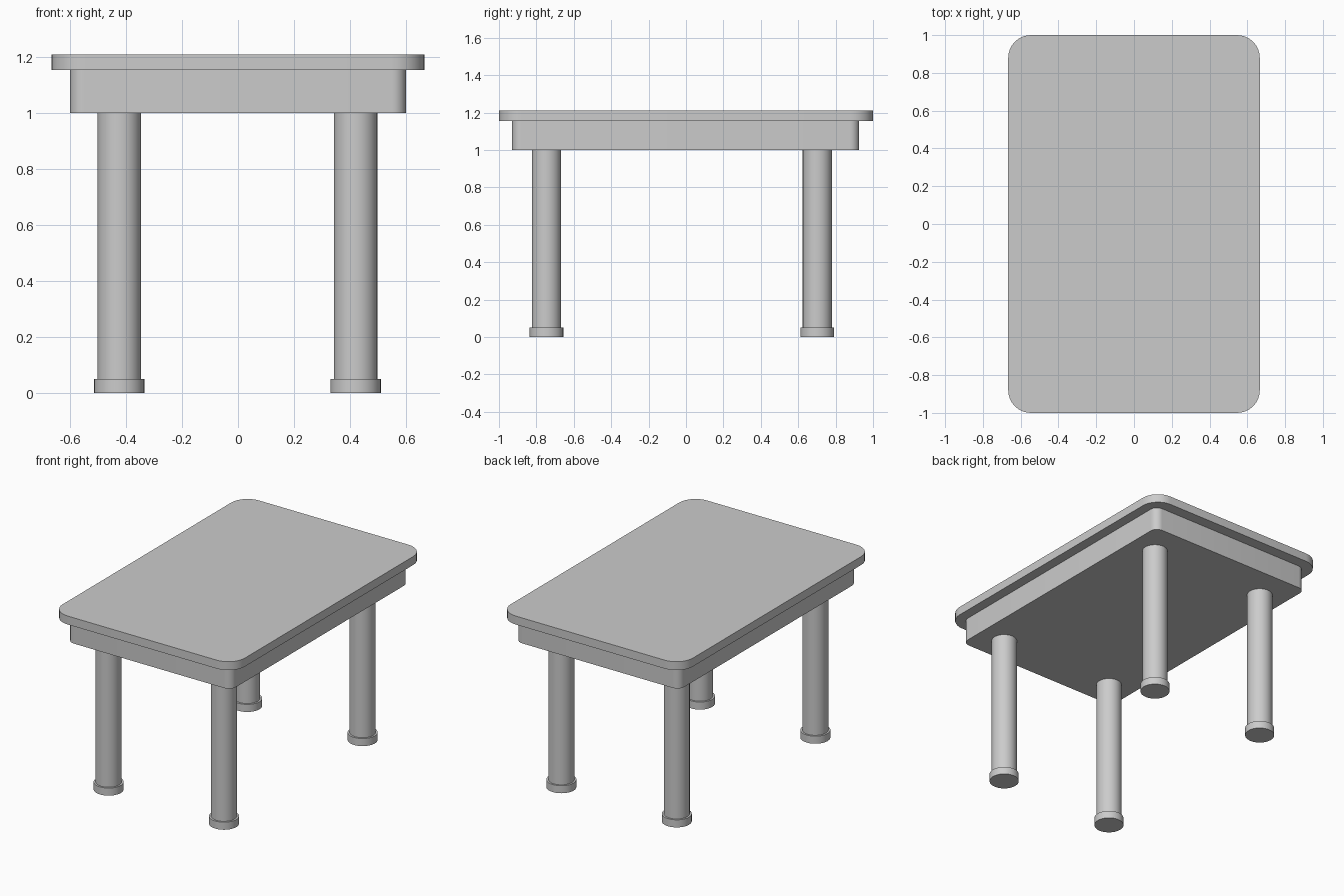
import bpy, bmesh, math

if "Cube" in bpy.data.objects:
    bpy.data.objects.remove(bpy.data.objects["Cube"])


def finish(name, bm):
    bmesh.ops.recalc_face_normals(bm, faces=bm.faces)
    mesh = bpy.data.meshes.new(name)
    bm.to_mesh(mesh)
    bm.free()
    obj = bpy.data.objects.new(name, mesh)
    bpy.context.collection.objects.link(obj)
    bpy.ops.object.select_all(action='DESELECT')
    obj.select_set(True)
    bpy.context.view_layer.objects.active = obj
    bpy.ops.object.shade_smooth_by_angle(angle=math.radians(35))
    return obj


def rounded_slab(name, x0, x1, y0, y1, z0, z1, r, steps=8):
    """Rectangle with rounded corners, extruded upwards."""
    bm = bmesh.new()
    corners = [(x1 - r, y1 - r), (x0 + r, y1 - r), (x0 + r, y0 + r), (x1 - r, y0 + r)]
    verts = []
    for i, (cx, cy) in enumerate(corners):
        for s in range(steps + 1):
            a = math.pi / 2 * (i + s / steps)
            verts.append(bm.verts.new((cx + r * math.cos(a), cy + r * math.sin(a), z0)))
    base = bm.faces.new(verts)
    ext = bmesh.ops.extrude_face_region(bm, geom=[base], use_keep_orig=True)
    top = [g for g in ext["geom"] if isinstance(g, bmesh.types.BMVert)]
    bmesh.ops.translate(bm, verts=top, vec=(0, 0, z1 - z0))
    return finish(name, bm)


def cylinder(name, x, y, z0, z1, r, sides=32):
    bm = bmesh.new()
    bmesh.ops.create_cone(bm, cap_ends=True, segments=sides, radius1=r, radius2=r, depth=z1 - z0)
    obj = finish(name, bm)
    obj.location = (x, y, (z0 + z1) / 2)
    return obj


# Table top and the solid apron beneath it
rounded_slab("table_top", -0.666, 0.666, -1.0, 1.0, 1.154, 1.21, 0.12)
rounded_slab("apron", -0.60, 0.60, -0.93, 0.926, 1.0, 1.154, 0.05)

# Round legs, each standing on a wider foot disc
for end, y in (("front", -0.746), ("back", 0.702)):
    for side, x in (("left", -0.424), ("right", 0.42)):
        cylinder(f"{end}_{side}_leg", x, y, 0.05, 1.0, 0.078)
        cylinder(f"{end}_{side}_foot", x, y, 0.0, 0.05, 0.09)
